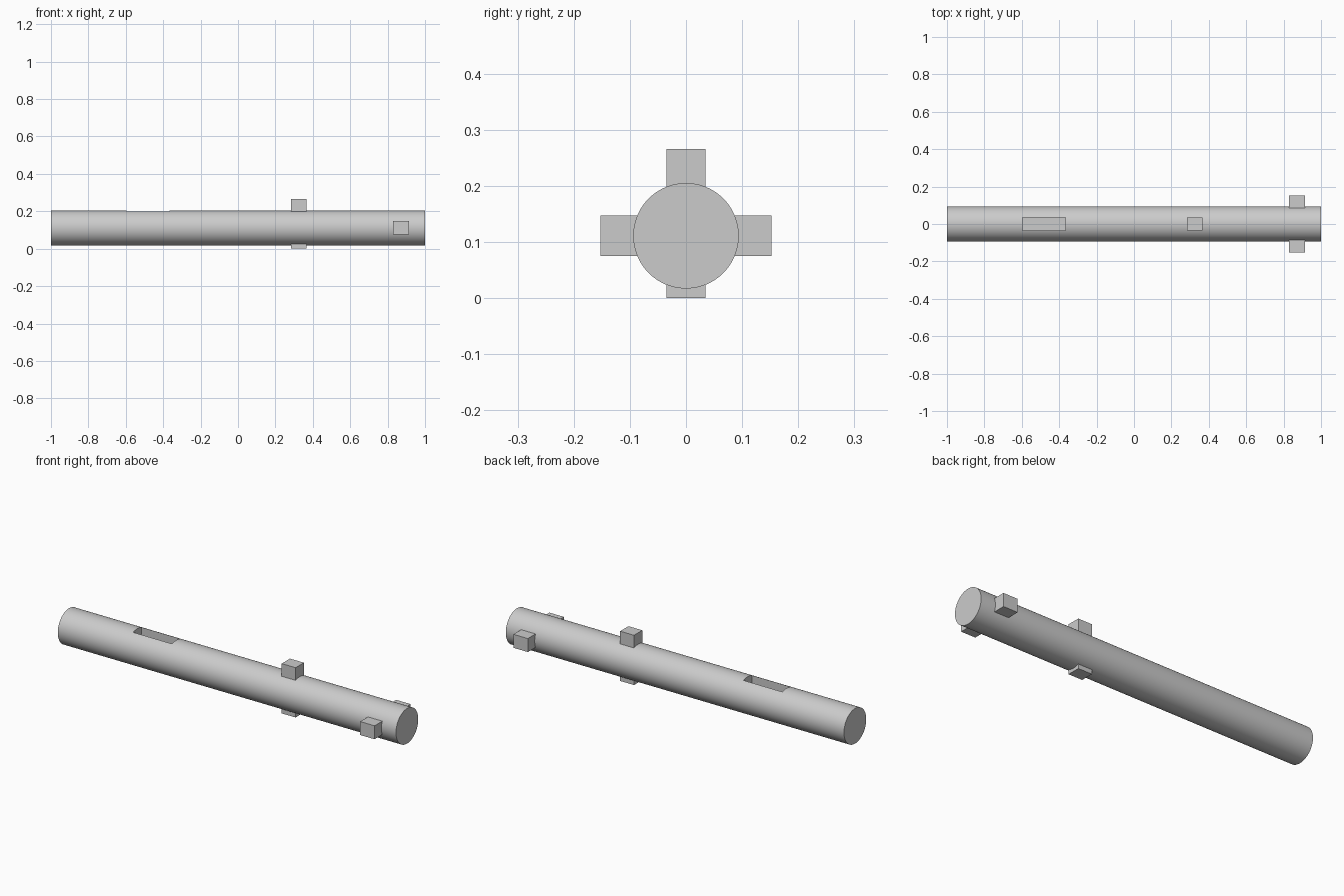
import bpy
import math

old = bpy.data.objects.get("Cube")
if old:
    bpy.data.objects.remove(old, do_unlink=True)

RADIUS = 0.094
AXIS_Z = 0.111

grey = bpy.data.materials.new("plain_grey")
grey.use_nodes = True
grey.diffuse_color = (0.6, 0.6, 0.6, 1)
grey.node_tree.nodes["Principled BSDF"].inputs["Base Color"].default_value = (0.6, 0.6, 0.6, 1)


def box(name, low, high):
    """Axis-aligned block between two corners."""
    centre = [(a + b) / 2 for a, b in zip(low, high)]
    bpy.ops.mesh.primitive_cube_add(size=1, location=centre)
    ob = bpy.context.object
    ob.name = name
    ob.scale = [b - a for a, b in zip(low, high)]
    bpy.ops.object.transform_apply(location=False, rotation=False, scale=True)
    ob.data.materials.append(grey)
    return ob


# Round bar lying along x
bpy.ops.mesh.primitive_cylinder_add(vertices=96, radius=RADIUS, depth=2,
                                    location=(0, 0, AXIS_Z),
                                    rotation=(0, math.pi / 2, 0))
shaft = bpy.context.object
shaft.name = "shaft"
bpy.ops.object.transform_apply(location=False, rotation=True, scale=False)
shaft.data.materials.append(grey)

# Keyway slot cut into the top of the bar
cutter = box("slot_cutter", (-0.595, -0.035, AXIS_Z), (-0.365, 0.035, 0.3))
cutter.hide_render = True
cut = shaft.modifiers.new("slot", 'BOOLEAN')
cut.operation = 'DIFFERENCE'
cut.solver = 'EXACT'
cut.object = cutter
bpy.ops.object.select_all(action='DESELECT')
shaft.select_set(True)
bpy.context.view_layer.objects.active = shaft
bpy.ops.object.modifier_apply(modifier=cut.name)
bpy.data.objects.remove(cutter, do_unlink=True)
bpy.ops.object.shade_smooth_by_angle(angle=math.radians(30))

# Square lugs: a tall and a short one mid-bar, a matching pair near the end
inner = 0.06
box("top_lug", (0.283, -0.035, AXIS_Z + inner), (0.365, 0.035, 0.266))
box("bottom_lug", (0.283, -0.035, 0), (0.365, 0.035, AXIS_Z - inner))
for name, y0, y1 in (("front_lug", -0.152, -inner), ("back_lug", inner, 0.152)):
    box(name, (0.829, y0, AXIS_Z - 0.036), (0.914, y1, AXIS_Z + 0.036))
